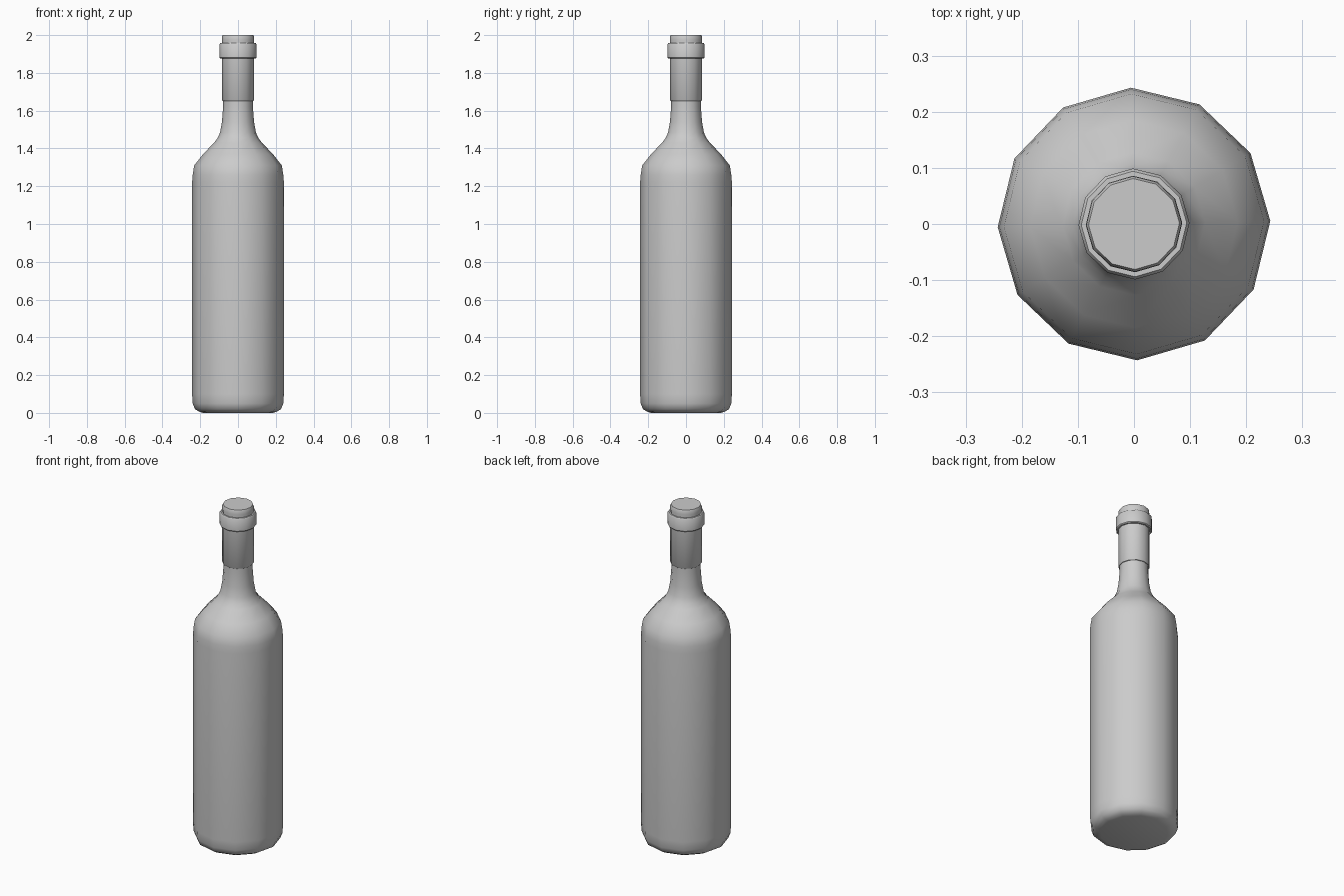
import bpy, bmesh, math

if "Cube" in bpy.data.objects:
    bpy.data.objects.remove(bpy.data.objects["Cube"])

SIDES = 12
TURN = math.radians(1.3)  # slight rotation of the facets


def lathe(name, profile, sharp_deg):
    """Revolve (radius, z) points around z, closing both ends."""
    bm = bmesh.new()
    rings = []
    for r, z in profile:
        angles = [TURN + 2 * math.pi * i / SIDES for i in range(SIDES)]
        rings.append([bm.verts.new((r * math.cos(a), r * math.sin(a), z)) for a in angles])
    for low, high in zip(rings, rings[1:]):
        for i in range(SIDES):
            j = (i + 1) % SIDES
            bm.faces.new((low[i], low[j], high[j], high[i]))
    bm.faces.new(rings[0][::-1])
    bm.faces.new(rings[-1])
    mesh = bpy.data.meshes.new(name)
    bm.to_mesh(mesh)
    bm.free()
    obj = bpy.data.objects.new(name, mesh)
    bpy.context.collection.objects.link(obj)
    bpy.ops.object.select_all(action='DESELECT')
    obj.select_set(True)
    bpy.context.view_layer.objects.active = obj
    bpy.ops.object.shade_smooth_by_angle(angle=math.radians(sharp_deg))
    return obj


# Glass: rounded base, straight body, sloping shoulder, slim neck
lathe("bottle_body", [
    (0.185, 0.0), (0.205, 0.006), (0.228, 0.02), (0.24, 0.05), (0.243, 0.10),
    (0.243, 1.22), (0.240, 1.26), (0.232, 1.31), (0.185, 1.37), (0.127, 1.43),
    (0.108, 1.455), (0.095, 1.485), (0.085, 1.54), (0.079, 1.62), (0.079, 1.67),
], 60)

# Foil sleeve around the upper neck, ending in the capped mouth
lathe("neck_sleeve", [
    (0.083, 1.652), (0.086, 1.656), (0.086, 1.975), (0.085, 1.99), (0.081, 2.0),
], 40)

# Raised collar below the mouth
lathe("mouth_collar", [
    (0.094, 1.877), (0.099, 1.882), (0.099, 1.95), (0.094, 1.957),
], 40)
